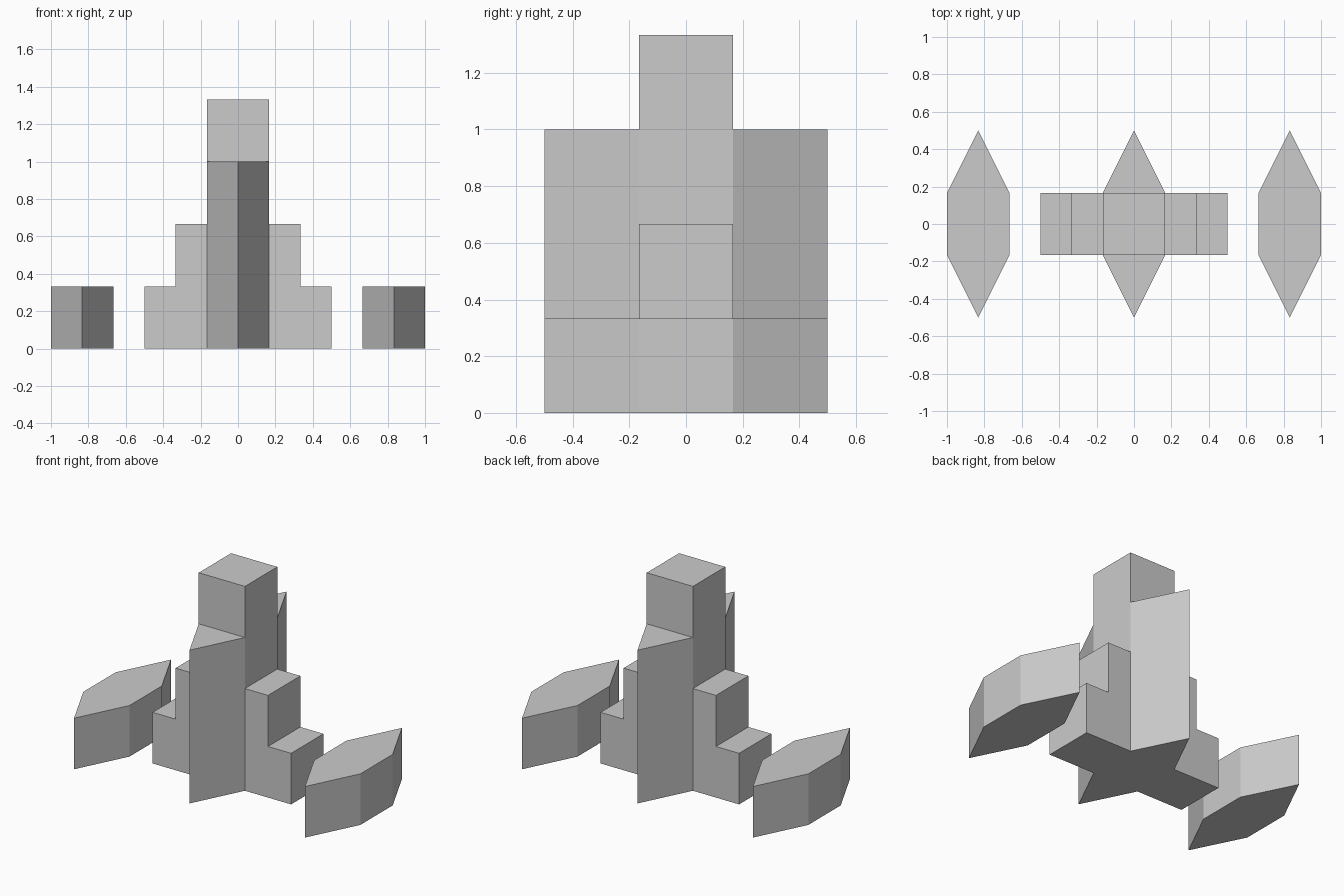
import bpy, bmesh
from mathutils import Vector

if "Cube" in bpy.data.objects:
    bpy.data.objects.remove(bpy.data.objects["Cube"])

U = 1 / 6  # base module of the model


def prism(name, outline, direction):
    """Extrude a flat outline (3D points) along a direction into a closed solid."""
    bm = bmesh.new()
    face = bm.faces.new([bm.verts.new(Vector(p) * U) for p in outline])
    ext = bmesh.ops.extrude_face_region(bm, geom=[face], use_keep_orig=True)
    moved = [g for g in ext["geom"] if isinstance(g, bmesh.types.BMVert)]
    bmesh.ops.translate(bm, verts=moved, vec=Vector(direction) * U)
    bmesh.ops.recalc_face_normals(bm, faces=bm.faces)
    mesh = bpy.data.meshes.new(name)
    bm.to_mesh(mesh)
    bm.free()
    obj = bpy.data.objects.new(name, mesh)
    bpy.context.collection.objects.link(obj)
    return obj


# Central tower with stepped shoulders: one mirrored silhouette
half = [(3, 0), (3, 2), (2, 2), (2, 4), (1, 4), (1, 8)]
silhouette = half + [(-x, z) for x, z in reversed(half)]
prism("stepped_tower", [(x, -1, z) for x, z in silhouette], (0, 2, 0))

# Pointed buttresses on the front and back of the tower
for name, s in (("front_buttress", -1), ("back_buttress", 1)):
    prism(name, [(-1, s, 0), (1, s, 0), (0, 3 * s, 0)], (0, 0, 6))

# Low pointed hexagonal pods standing free on either side
hexagon = [(0, -3), (1, -1), (1, 1), (0, 3), (-1, 1), (-1, -1)]
for name, cx in (("left_pod", -5), ("right_pod", 5)):
    prism(name, [(cx + x, y, 0) for x, y in hexagon], (0, 0, 2))
